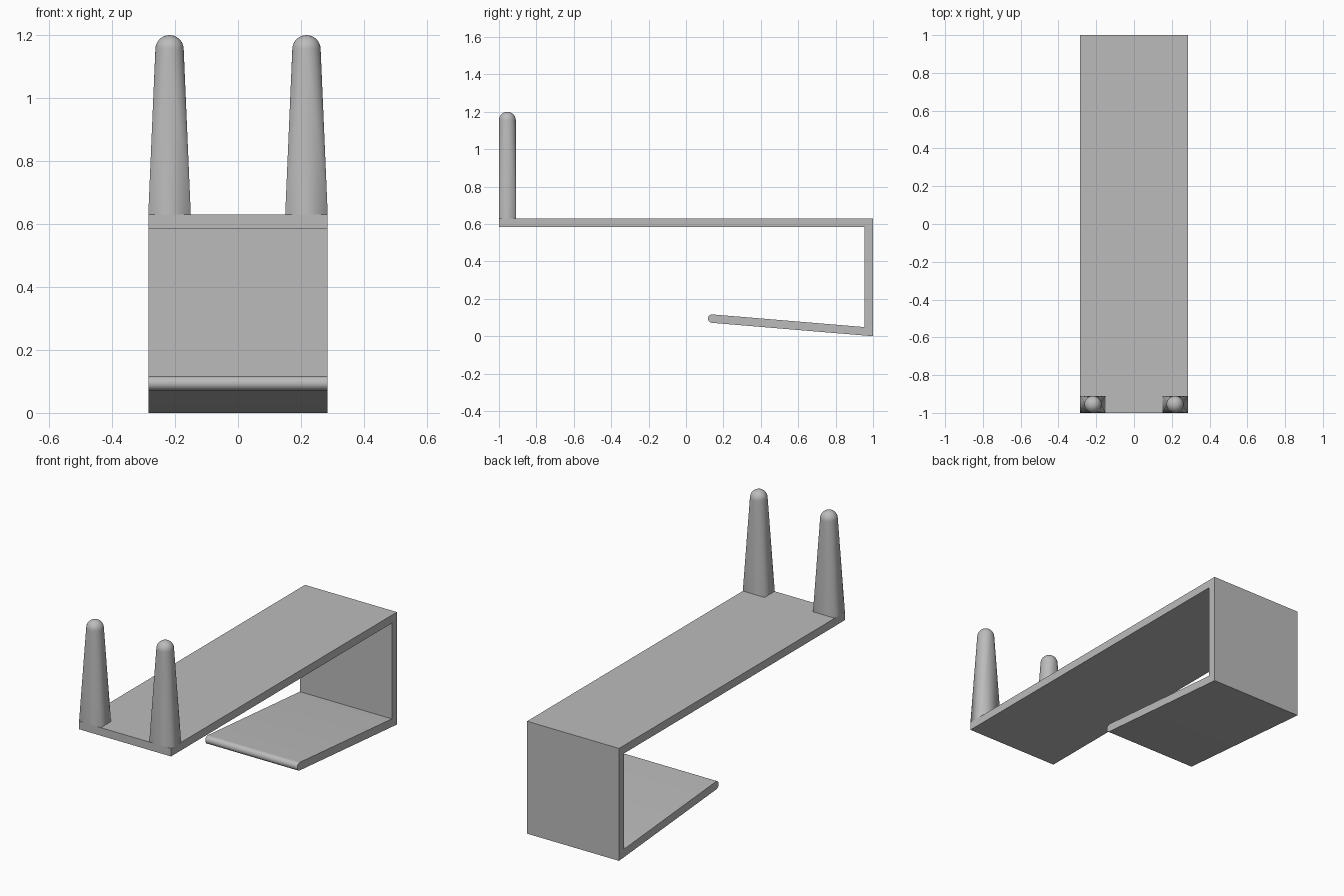
import bpy, bmesh, math
from mathutils import Vector

cube = bpy.data.objects.get("Cube")
if cube:
    bpy.data.objects.remove(cube, do_unlink=True)

HALF_W = 0.285      # half width of the strap
T = 0.045           # strap thickness
TOP = 0.63          # top of the long arm

gray = bpy.data.materials.new("plain gray")
gray.use_nodes = True
COLOR = (0.5, 0.5, 0.5, 1)
gray.diffuse_color = COLOR
gray.node_tree.nodes["Principled BSDF"].inputs["Base Color"].default_value = COLOR


def finish(bm, name):
    bmesh.ops.recalc_face_normals(bm, faces=bm.faces)
    mesh = bpy.data.meshes.new(name)
    bm.to_mesh(mesh)
    bm.free()
    mesh.materials.append(gray)
    obj = bpy.data.objects.new(name, mesh)
    bpy.context.collection.objects.link(obj)
    bpy.ops.object.select_all(action='DESELECT')
    obj.select_set(True)
    bpy.context.view_layer.objects.active = obj
    bpy.ops.object.shade_smooth_by_angle(angle=math.radians(25))
    return obj


# Bent strap: side profile (y, z) with a sloping lip and a rounded tip
slope = math.atan(0.083)
r = T / 2
tip_y, tip_z = 0.14, 0.094
inner_z = (1 - (1 - T)) * math.tan(slope) + T / math.cos(slope)
profile = [(1, 0), (1, TOP), (-1, TOP), (-1, TOP - T),
           (1 - T, TOP - T), (1 - T, inner_z)]
for i in range(17):
    a = math.pi / 2 - slope + math.pi * i / 16
    profile.append((tip_y + r * math.cos(a), tip_z + r * math.sin(a)))

bm = bmesh.new()
face = bm.faces.new([bm.verts.new((-HALF_W, y, z)) for y, z in profile])
side = bmesh.ops.extrude_face_region(bm, geom=[face])
moved = [g for g in side["geom"] if isinstance(g, bmesh.types.BMVert)]
bmesh.ops.translate(bm, verts=moved, vec=(2 * HALF_W, 0, 0))
finish(bm, "bent_strap")


# Tapered prongs: rectangular foot blending into a domed round tip
def prong(name, sign):
    radius, dome_z, segs, rings = 0.045, 1.155, 32, 8
    center = Vector((sign * 0.2175, -0.955, 0))
    bm = bmesh.new()
    for x in (0.15, HALF_W):
        for y in (-1, -0.91):
            bm.verts.new((sign * x, y, TOP))
    for j in range(rings):
        lift = math.pi / 2 * j / rings
        for i in range(segs):
            a = 2 * math.pi * i / segs
            ring = radius * math.cos(lift)
            bm.verts.new(center + Vector((ring * math.cos(a), ring * math.sin(a),
                                          dome_z + radius * math.sin(lift))))
    bm.verts.new(center + Vector((0, 0, dome_z + radius)))
    bmesh.ops.convex_hull(bm, input=bm.verts[:])
    bmesh.ops.recalc_face_normals(bm, faces=bm.faces)
    # Open the foot where it meets the strap
    foot = [f for f in bm.faces if all(v.co.z < TOP + 0.001 for v in f.verts)]
    bmesh.ops.delete(bm, geom=foot, context='FACES_ONLY')
    finish(bm, name)


prong("left_prong", 1)
prong("right_prong", -1)
